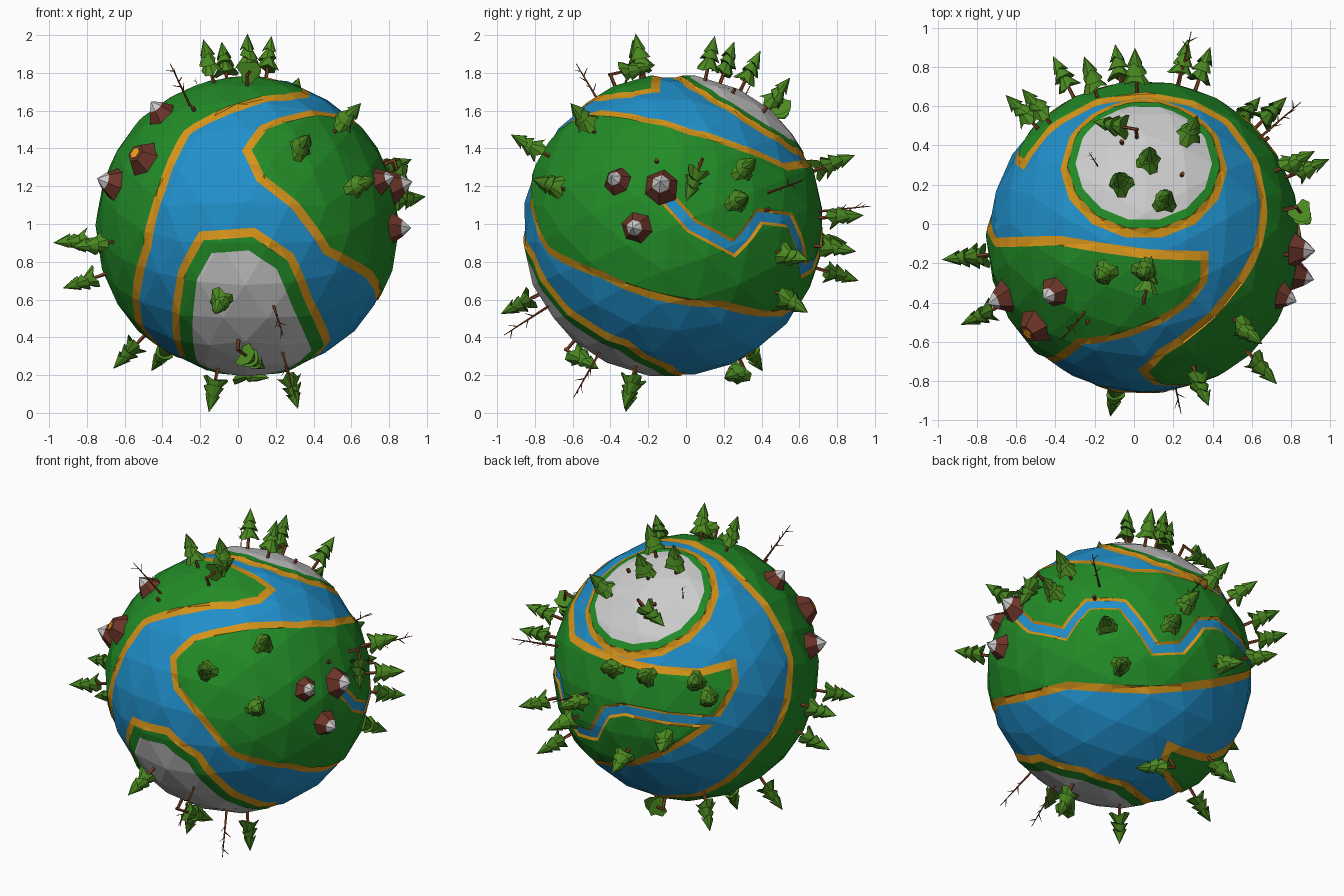
import bpy, bmesh, random
from math import pi, sin, cos, atan2, radians
from mathutils import Vector, Matrix

if "Cube" in bpy.data.objects:
    bpy.data.objects.remove(bpy.data.objects["Cube"])

random.seed(4)
C = Vector((0.05, -0.07, 0.99))   # planet centre
R = 0.795                         # sea radius
T, Rot = Matrix.Translation, Matrix.Rotation

def mat(name, r, g, b):
    m = bpy.data.materials.new(name)
    m.diffuse_color = (r, g, b, 1)
    m.use_nodes = True
    m.node_tree.nodes["Principled BSDF"].inputs["Base Color"].default_value = m.diffuse_color
    return m

MATS = [mat("water", .015, .28, .6), mat("sand", .66, .29, .01), mat("grass", .016, .26, .02),
        mat("rock", .55, .55, .55), mat("leaf", .07, .25, .015), mat("bark", .22, .06, .02),
        mat("mountain", .15, .035, .022), mat("lava", .9, .35, .01)]
WATER, SAND, GRASS, ROCK, LEAF, BARK, BROWN, LAVA = range(8)

def finish(bm, name):
    me = bpy.data.meshes.new(name)
    bm.to_mesh(me)
    bm.free()
    for m in MATS:
        me.materials.append(m)
    return me

def add_object(name, me, matrix):
    ob = bpy.data.objects.new(name, me)
    bpy.context.collection.objects.link(ob)
    ob.matrix_world = matrix

# ---- coastlines: directions from the planet centre (hundredths) ----
def dirs(pts):
    return [Vector(p).normalized() for p in pts]

def circle(axis, ang, n):
    q = Vector(axis).to_track_quat('Z', 'Y')
    return [q @ Vector((sin(ang) * cos(2 * pi * i / n), sin(ang) * sin(2 * pi * i / n), cos(ang)))
            for i in range(n)]

NORTH = circle((0, .53, .85), radians(32.5), 14)
SOUTH = dirs([(-39, -30, -63), (-37, -67, -23), (-26, -76, -3), (4, -80, -1), (25, -75, -15),
              (35, -60, -39), (45, -24, -62), (27, 0, -75), (1, 9, -79), (-20, 0, -77), (-36, -12, -70)])
WEST = dirs([(34, -7, 73), (33, -23, 69), (23, -36, 68), (-4, -50, 62), (-31, -55, 49), (-44, -64, 19),
             (-52, -60, -12), (-55, -18, -55), (-37, 7, -70), (-5, 28, -74), (0, 45, -66), (-40, 38, -57),
             (-68, 30, -30), (-76, 13, -8), (-75, 0, 26), (-43, 1, 67), (3, -6, 80)])
EAST = dirs([(-3, -69, 41), (7, -58, 54), (36, -36, 62), (53, -13, 58), (60, 10, 52), (56, 38, 43),
             (41, 60, 34), (23, 68, 35), (-2, 72, 35), (-27, 67, 34), (-48, 55, 33), (-62, 35, 36),
             (-66, 38, 22), (-60, 53, -1), (-40, 66, -18), (24, 59, -48), (62, 25, -44), (69, -12, -39),
             (64, -39, -28), (41, -67, -15), (24, -76, 9), (5, -76, 24)])
RIVER = dirs([(78, -6, 18), (78, 10, 0), (72, 33, -12), (64, 46, 5), (50, 62, 3), (31, 70, -24),
              (15, 76, -20), (3, 79, 0), (-10, 79, 5), (-36, 71, 3), (-63, 49, 0)])
SEA = Vector((-.25, -.72, .25)).normalized()   # a point known to be in the sea

def edges(loop):
    return list(zip(loop, loop[1:] + loop[:1]))

def inside(p, loop):
    # crossing parity of the arc from p to the sea point
    n1, odd = p.cross(SEA), False
    for a, b in edges(loop):
        n2 = a.cross(b)
        if n2.dot(p) * n2.dot(SEA) < 0 and n1.dot(a) * n1.dot(b) < 0:
            x = n1.cross(n2)
            if x.dot(p + SEA) * x.dot(a + b) > 0:
                odd = not odd
    return odd

def shift(p, n1, n2, w):
    m = (n1 + n2).normalized()
    return (p + m * w / max(m.dot(n1), .4)).normalized()

def inset(loop, w):
    ns = [a.cross(b).normalized() for a, b in edges(loop)]
    a, b = loop[3], loop[4]
    if not inside(((a + b) / 2 + ns[3] * .02).normalized(), loop):
        w = -w
    return [shift(p, ns[i - 1], ns[i], w) for i, p in enumerate(loop)]

def ribbon(path, w):
    ns = [a.cross(b).normalized() for a, b in zip(path, path[1:])]
    ns = ns[:1] + ns + ns[-1:]
    side = lambda s: [shift(p, ns[i], ns[i + 1], s * w) for i, p in enumerate(path)]
    return side(1) + side(-1)[::-1]

layers = []
for land in (NORTH, SOUTH, WEST, EAST):
    layers += [(land, SAND), (inset(land, .06), GRASS)]
layers += [(inset(NORTH, .115), ROCK), (inset(SOUTH, .15), ROCK),
           (ribbon(RIVER, .052), SAND), (ribbon(RIVER, .032), WATER)]

# ---- planet: faceted ball cut along every coastline, then painted ----
bm = bmesh.new()
bmesh.ops.create_icosphere(bm, subdivisions=3, radius=R, matrix=Rot(.4, 4, 'X') @ Rot(.3, 4, 'Z'))
for loop, _ in layers:
    for a, b in edges(loop):
        mid, reach = (a + b) / 2, (a - b).length / 2 + .2
        fs = [f for f in bm.faces if (f.calc_center_median() / R - mid).length < reach]
        geom = set(fs)
        for f in fs:
            geom.update(f.edges)
            geom.update(f.verts)
        bmesh.ops.bisect_plane(bm, geom=list(geom), dist=1e-5, plane_co=(0, 0, 0), plane_no=a.cross(b).normalized())
for f in bm.faces:
    p = f.calc_center_median().normalized()
    for i, (loop, m) in enumerate(layers):
        if inside(p, loop) and not (i == len(layers) - 2 and f.material_index == WATER):
            f.material_index = m
for v in bm.verts:                # land stands a little above the sea
    if any(f.material_index in (GRASS, ROCK) for f in v.link_faces):
        v.co *= 1.012
add_object("planet", finish(bm, "planet"), T(C))

# ---- scenery parts ----
def cone(bm, r1, r2, z0, z1, n, m, M=Matrix(), jag=False):
    vs = bmesh.ops.create_cone(bm, cap_ends=True, segments=n, radius1=r1, radius2=max(r2, .001),
                               depth=z1 - z0)['verts']
    for v in vs:
        if jag and v.co.z < 0 and round(atan2(v.co.y, v.co.x) / (2 * pi / n)) % 2:
            v.co = (v.co.x * .72, v.co.y * .72, v.co.z + .02)
    bmesh.ops.transform(bm, matrix=M @ T((0, 0, (z0 + z1) / 2)), verts=vs)
    for f in {f for v in vs for f in v.link_faces}:
        f.material_index = m

def tree_mesh(bent):
    bm = bmesh.new()
    M = Matrix()
    cone(bm, .011, .009, -.02, .08, 5, BARK)
    if bent:
        M = T((0, 0, .075)) @ Rot(radians(100), 4, 'X')
        cone(bm, .009, .008, -.01, .09, 5, BARK, M)
    for r, z0, z1 in ((.068, .06, .145), (.056, .11, .19), (.042, .155, .245)):
        cone(bm, r, .008 if z1 < .2 else 0, z0, z1, 10, LEAF, M @ Rot(z0 * 9, 4, 'Z'), True)
    return finish(bm, "bent_tree" if bent else "tree")

def dead_mesh():
    bm = bmesh.new()
    cone(bm, .008, .002, -.02, .29, 5, BARK)
    for i in range(5):
        cone(bm, .004, .001, 0, .05, 4, BARK, T((0, 0, .1 + .035 * i)) @ Rot(i * 2.2, 4, 'Z') @ Rot(.9, 4, 'X'))
    return finish(bm, "dead_tree")

def stump_mesh():
    bm = bmesh.new()
    cone(bm, .012, .01, -.02, .03, 6, BARK)
    return finish(bm, "stump")

def peak_mesh(volcano):
    bm = bmesh.new()
    cone(bm, .12, .05, -.035, .065, 6, BROWN)
    if volcano:
        cone(bm, .032, .03, .05, .069, 6, LAVA)
    else:
        cone(bm, .05, 0, .065, .115, 6, ROCK)
    return finish(bm, "volcano" if volcano else "mountain")

def scatter(name, me, spots, scale=1.0):
    for i, p in enumerate(spots):
        d = Vector(p[:3]).normalized()
        s = p[3] if len(p) > 3 else scale
        add_object(f"{name}_{i + 1}", me, T(C + d * R * .995) @ d.to_track_quat('Z', 'Y').to_matrix().to_4x4()
                   @ Rot(random.uniform(0, 2 * pi), 4, 'Z') @ Matrix.Scale(s, 4))

# conifers around the globe
scatter("tree", tree_mesh(False), [
    (3, 45, 90), (-13, 31, 93), (12, 21, 95), (25, 57, 72), (-22, -20, 93), (0, -18, 93),
    (30, -78, 44), (50, -45, 54), (60, -66, 22), (-15, -80, -41), (-18, -22, -87), (24, -23, -87),
    (-92, -10, -8), (-86, -10, -29), (-82, -39, -10), (-62, 0, -66), (-45, 42, -68),
    (79, 40, 32), (85, 36, 14), (64, 63, -16), (53, 64, -41)])
scatter("back_tree", tree_mesh(False), [
    (-4, 85, 33), (-27, 82, 32), (-54, 66, 30), (-61, 63, 20), (-41, 82, -8), (-13, 88, -26),
    (20, 90, 5), (30, 86, -12)])
scatter("bent_tree", tree_mesh(True), [
    (-4, 58, 70), (0, -33, 80), (-5, -55, -64), (80, 16, 36), (-10, 38, -76)])
# bare trees and stumps
scatter("dead_tree", dead_mesh(), [
    (-40, -50, 84), (23, 100, 10), (73, 63, 22), (18, -85, -55), (25, -52, -90), (-27, 42, 76, .5)])
scatter("stump", stump_mesh(), [(20, 33, 73), (-12, 52, 68), (76, -9, 36), (72, 58, 10), (-30, -45, 65)])
# right range and left range
scatter("right_mountain", peak_mesh(False), [(74, -31, 25, .8), (78, -6, 21, 1), (77, -19, -1, .88)])
scatter("left_mountain", peak_mesh(False), [(-73, -31, 23, .95), (-48, -29, 62, .85)])
scatter("left_volcano", peak_mesh(True), [(-57, -47, 37, 1.05)])
